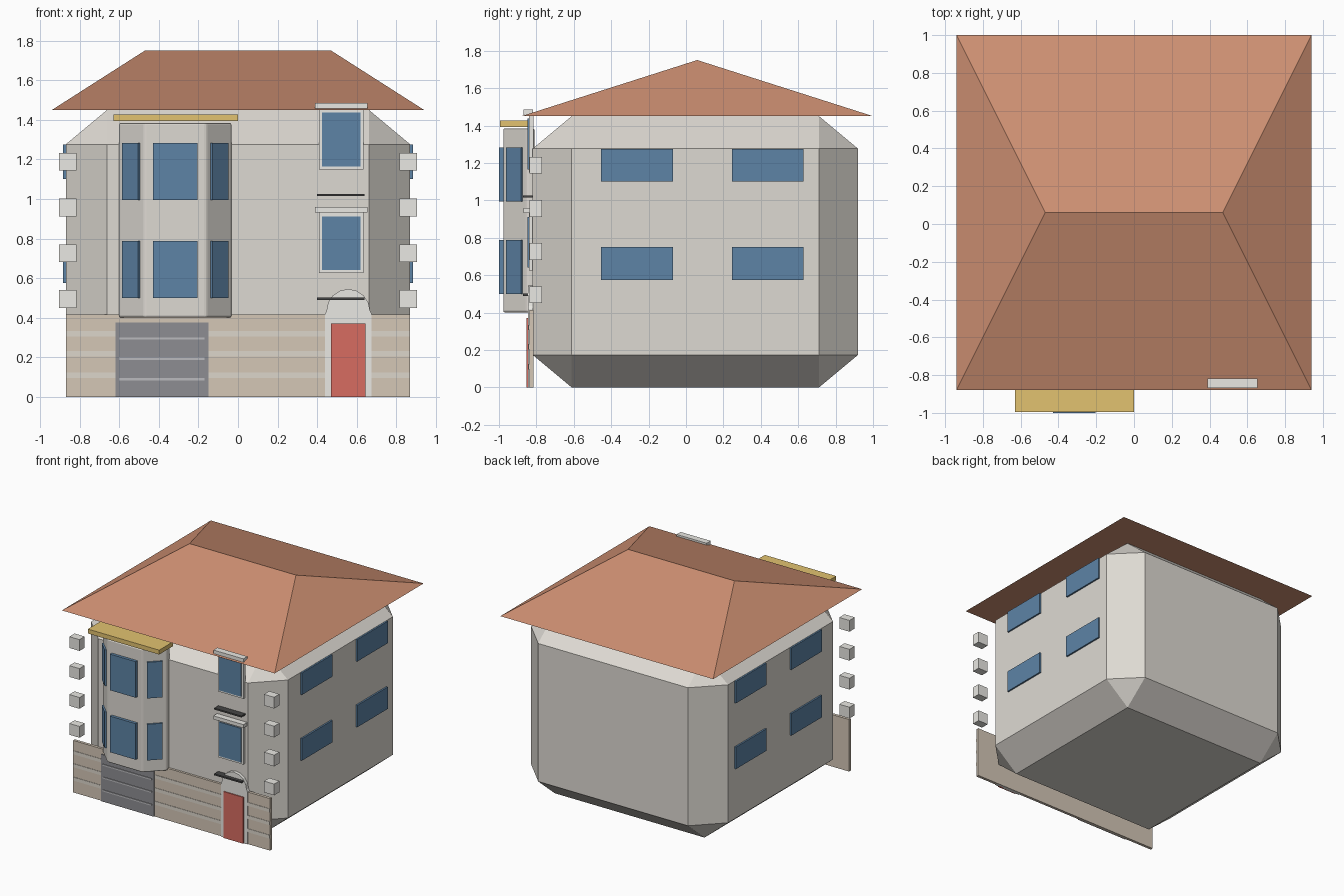
import bpy, bmesh, math
from mathutils import Matrix, Vector

if "Cube" in bpy.data.objects:
    bpy.data.objects.remove(bpy.data.objects["Cube"])


def material(name, rgb):
    m = bpy.data.materials.new(name)
    m.diffuse_color = (*rgb, 1)
    m.use_nodes = True
    m.node_tree.nodes["Principled BSDF"].inputs["Base Color"].default_value = m.diffuse_color
    return m


WALL = material("wall", (0.73, 0.70, 0.65))
TILE = material("roof_tile", (0.62, 0.28, 0.17))
STONE = material("base_stone", (0.66, 0.57, 0.47))
BAND = material("pale_band", (0.72, 0.67, 0.60))
TRIM = material("trim", (0.82, 0.81, 0.77))
GLASS = material("glass", (0.11, 0.23, 0.38))
GOLD = material("gold", (0.76, 0.54, 0.16))
GARAGE = material("garage_grey", (0.27, 0.27, 0.29))
SLAT = material("slat_grey", (0.50, 0.50, 0.52))
RED = material("door_red", (0.68, 0.15, 0.12))
DARK = material("sill_dark", (0.06, 0.06, 0.06))


def finish(name, bm, mat):
    bmesh.ops.recalc_face_normals(bm, faces=bm.faces)
    me = bpy.data.meshes.new(name)
    bm.to_mesh(me)
    bm.free()
    ob = bpy.data.objects.new(name, me)
    bpy.context.collection.objects.link(ob)
    me.materials.append(mat)
    return ob


def box(name, x, y, z, mat, bevel=0.0, angle=0.0):
    """Box from ranges; bevel is a fraction of each side, angle turns about z."""
    bm = bmesh.new()
    bmesh.ops.create_cube(bm, size=1)
    if bevel:
        bmesh.ops.bevel(bm, geom=bm.edges[:], offset=bevel, segments=1,
                        affect='EDGES', profile=0.5)
    size = Vector((x[1] - x[0], y[1] - y[0], z[1] - z[0]))
    mid = Vector((x[0] + x[1], y[0] + y[1], z[0] + z[1])) / 2
    bm.transform(Matrix.Translation(mid) @ Matrix.Rotation(angle, 4, 'Z')
                 @ Matrix.Diagonal((*size, 1)))
    return finish(name, bm, mat)


def prism(name, profile, depth, mat):
    """Extrude a closed outline of 3D points along a vector."""
    bm = bmesh.new()
    face = bm.faces.new([bm.verts.new(p) for p in profile])
    ext = bmesh.ops.extrude_face_region(bm, geom=[face])
    moved = [v for v in ext["geom"] if isinstance(v, bmesh.types.BMVert)]
    bmesh.ops.translate(bm, verts=moved, vec=depth)
    return finish(name, bm, mat)


# Main body with wide chamfers
box("house_body", (-0.87, 0.87), (-0.82, 0.92), (0, 1.45), WALL, bevel=0.12)

# Hipped roof: four eaves corners and a ridge
bm = bmesh.new()
a, b, c, d, r, s = [bm.verts.new(p) for p in (
    (-0.94, -0.88, 1.45), (0.94, -0.88, 1.45), (0.94, 1.0, 1.45),
    (-0.94, 1.0, 1.45), (-0.47, 0.06, 1.75), (0.47, 0.06, 1.75))]
for f in ((a, b, s, r), (b, c, s), (c, d, r, s), (d, a, r), (d, c, b, a)):
    bm.faces.new(f)
finish("hip_roof", bm, TILE)

# Stone ground-floor facing with pale bands
box("stone_facing", (-0.87, 0.87), (-0.838, -0.815), (0, 0.415), STONE)
for i, z in enumerate((0.11, 0.217, 0.32)):
    box(f"stone_band_{i}", (-0.868, 0.868), (-0.841, -0.83), (z - 0.014, z + 0.014), BAND)

# Garage door with slats
box("garage_door", (-0.62, -0.15), (-0.845, -0.83), (0, 0.375), GARAGE)
for i, z in enumerate((0.09, 0.193, 0.295)):
    box(f"garage_slat_{i}", (-0.60, -0.17), (-0.85, -0.84), (z - 0.006, z + 0.006), SLAT)

# Front door in an arched surround
arch = [(0.44, -0.845, 0), (0.44, -0.845, 0.42)]
for i in range(9):
    t = math.pi * (1 - i / 8)
    arch.append((0.557 + 0.11 * math.cos(t), -0.845, 0.435 + 0.11 * math.sin(t)))
arch += [(0.675, -0.845, 0.42), (0.675, -0.845, 0)]
prism("door_surround", arch, (0, 0.027, 0), TRIM)
box("front_door", (0.47, 0.643), (-0.853, -0.835), (0, 0.37), RED)

# Two framed windows above the door, with lintel and sill
for name, z in (("lower", 0.625), ("upper", 1.15)):
    box(f"{name}_window_frame", (0.41, 0.635), (-0.84, -0.815), (z, z + 0.307), TRIM)
    box(f"{name}_window_glass", (0.425, 0.62), (-0.847, -0.82), (z + 0.015, z + 0.287), GLASS)
    box(f"{name}_window_lintel", (0.39, 0.655), (-0.868, -0.817), (z + 0.307, z + 0.335), TRIM)
    box(f"{name}_window_sill", (0.40, 0.64), (-0.872, -0.817), (z - 0.136, z - 0.124), DARK)

# Bay window: canted plan, softened edges
cx = -0.317
plan = [(-0.283, -0.81), (-0.283, -0.85), (-0.155, -0.977),
        (0.155, -0.977), (0.283, -0.85), (0.283, -0.81)]
bay = prism("bay", [(cx + x, y, 0.40) for x, y in plan], (0, 0, 0.985), WALL)
mod = bay.modifiers.new("soft_edges", 'BEVEL')
mod.width = 0.01
mod.segments = 2
box("bay_cap", (-0.63, 0.0), (-0.995, -0.82), (1.393, 1.428), GOLD)
for name, z in (("lower", 0.50), ("upper", 0.995)):
    zr = (z, z + 0.288)
    box(f"{name}_bay_front_glass", (cx - 0.113, cx + 0.113), (-1.0, -0.97), zr, GLASS)
    for side, sx in (("left", -1), ("right", 1)):
        mx, my = cx + sx * 0.22, -0.9135
        box(f"{name}_bay_{side}_glass", (mx - 0.057, mx + 0.057),
            (my - 0.012, my + 0.012), zr, GLASS, angle=sx * math.radians(45))

# Corner blocks and side windows, both sides
for side, sx in (("left", -1), ("right", 1)):
    for i in range(4):
        z = 0.495 + 0.231 * i
        box(f"{side}_corner_block_{i}", (sx * 0.86 - 0.045, sx * 0.86 + 0.045),
            (-0.836, -0.77), (z - 0.045, z + 0.045), TRIM)
    for i, y in enumerate((-0.262, 0.437)):
        for j, z in enumerate((0.575, 1.10)):
            box(f"{side}_window_{i}{j}", (sx * 0.87 - 0.013, sx * 0.87 + 0.013),
                (y - 0.192, y + 0.192), (z, z + 0.175), GLASS)
